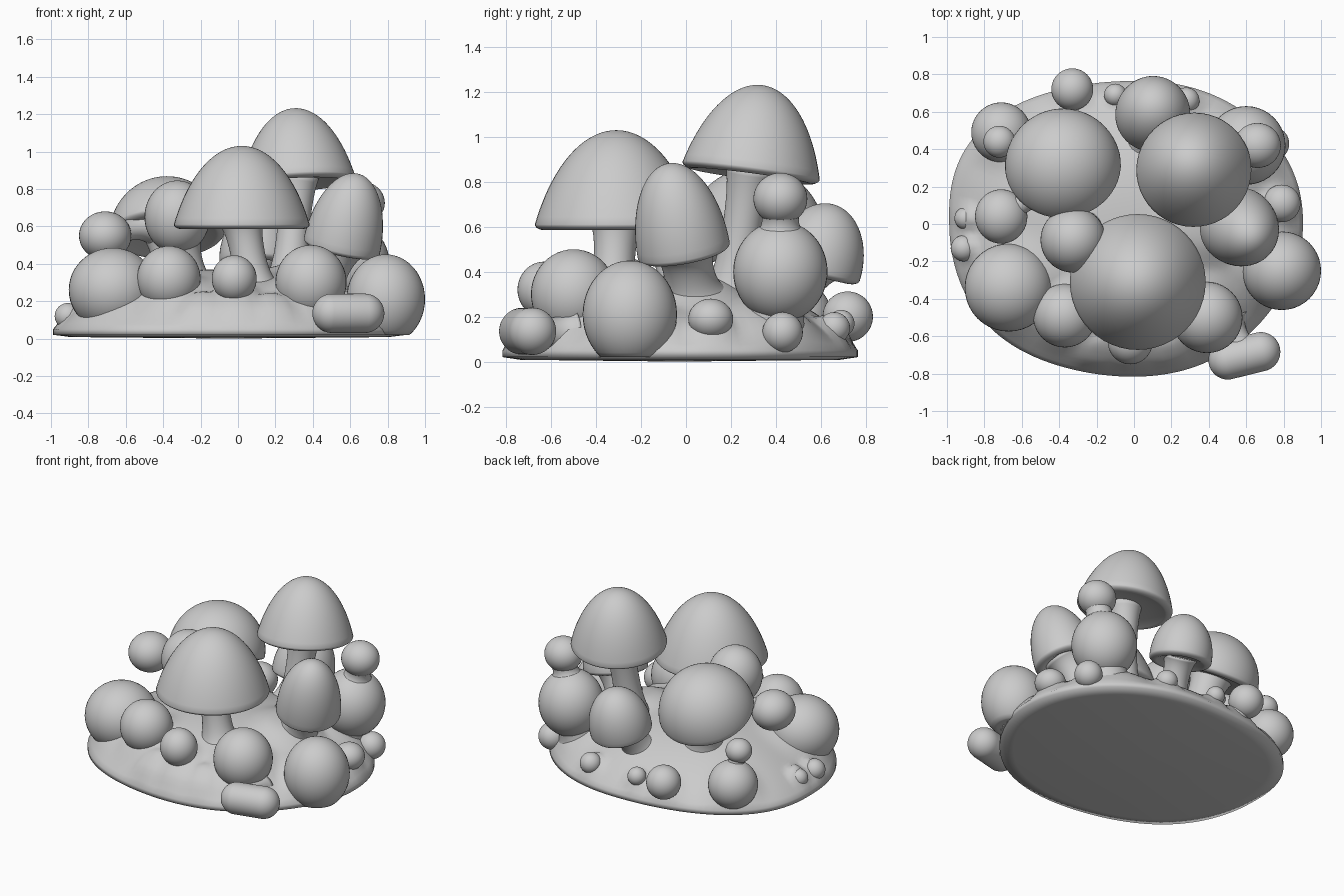
import bpy, bmesh, math
from mathutils import Vector

cube = bpy.data.objects.get("Cube")
if cube:
    bpy.data.objects.remove(cube, do_unlink=True)

grey = bpy.data.materials.new("light_grey")
grey.use_nodes = True
COLOUR = (0.6, 0.6, 0.6, 1)
grey.diffuse_color = COLOUR
grey.node_tree.nodes["Principled BSDF"].inputs["Base Color"].default_value = COLOUR
FLOOR = 0.02


def finish(bm, name):
    """Turn a bmesh into a smooth grey object."""
    bmesh.ops.recalc_face_normals(bm, faces=bm.faces)
    mesh = bpy.data.meshes.new(name)
    bm.to_mesh(mesh)
    bm.free()
    mesh.materials.append(grey)
    mesh.shade_smooth()
    obj = bpy.data.objects.new(name, mesh)
    bpy.context.collection.objects.link(obj)


def lathe(profile, segments=48):
    """Spin (radius, height) points about z."""
    bm = bmesh.new()
    verts = [bm.verts.new((r, 0, z)) for r, z in profile]
    edges = [bm.edges.new(pair) for pair in zip(verts, verts[1:])]
    bmesh.ops.spin(bm, geom=verts + edges, axis=(0, 0, 1), cent=(0, 0, 0),
                   angle=math.tau, steps=segments)
    bmesh.ops.remove_doubles(bm, verts=bm.verts, dist=1e-4)
    return bm


def lathe_along(name, profile, start, end):
    """Lathe standing on start and pointing to end, kept above the floor."""
    bm = lathe(profile)
    turn = (Vector(end) - Vector(start)).to_track_quat('Z', 'Y')
    for v in bm.verts:
        v.co = Vector(start) + turn @ v.co
        v.co.z = max(v.co.z, FLOOR)
    finish(bm, name)


def cap(name, base, top, radius, fullness):
    """Domed cap: low fullness is conical, above 1 it bulges over its rim."""
    height = (Vector(top) - Vector(base)).length
    profile = []
    for i in range(25):
        s = 1 - (i / 24) ** 2
        profile.append((radius * math.sqrt((1 - s) * (1 + fullness * s)), height * s))
    # Rounded lip, then a nearly flat underside
    lip = 0.05
    for i in range(1, 8):
        a = math.pi * i / 8
        profile.append((radius - lip * (1 - math.cos(a)) / 2, -0.025 * math.sin(a / 1.4)))
    profile += [(radius * 0.6, -0.008), (radius * 0.3, 0), (0, 0)]
    lathe_along(name, profile, base, top)


def stem(name, foot, head, radius):
    """Stem flaring at both ends into its neighbours."""
    length = (Vector(head) - Vector(foot)).length
    profile = [(0, 0)]
    for i in range(17):
        t = i / 16
        flare = 0.7 * (1 - t) ** 5 + 0.35 * t ** 6
        profile.append((radius * (1 + flare), t * length))
    profile.append((0, length))
    lathe_along(name, profile, foot, head)


def bulb(name, centre, size):
    """Ellipsoid, flattened where it would sink under the floor."""
    bm = bmesh.new()
    bmesh.ops.create_uvsphere(bm, u_segments=40, v_segments=24, radius=1)
    for v in bm.verts:
        v.co = Vector(centre) + Vector(a * b for a, b in zip(v.co, size))
        v.co.z = max(v.co.z, FLOOR)
    finish(bm, name)


# Round buds growing from the mound: name, centre, radius, half height
buds = [
    ("front_right_large_bud", (-0.67, -0.34, 0.26), 0.235, 0.225),
    ("front_right_bud", (-0.37, -0.49, 0.32), 0.17, 0.175),
    ("front_small_bud", (-0.02, -0.63, 0.32), 0.12, 0.125),
    ("front_left_bud", (0.39, -0.50, 0.30), 0.19, 0.20),
    ("left_large_bud", (0.79, -0.25, 0.21), 0.21, 0.24),
    ("left_small_bud", (0.79, 0.11, 0.19), 0.10, 0.09),
    ("left_rear_small_bud", (0.74, 0.43, 0.13), 0.09, 0.09),
    ("left_rear_tall_bud", (0.60, 0.42, 0.40), 0.21, 0.225),
    ("rear_small_bud", (0.28, 0.66, 0.15), 0.07, 0.07),
    ("rear_tiny_bud", (-0.10, 0.69, 0.17), 0.06, 0.06),
    ("rear_right_bud", (-0.33, 0.72, 0.20), 0.112, 0.112),
    ("right_rear_bud", (-0.71, 0.49, 0.20), 0.16, 0.16),
    ("right_tiny_bud", (-0.91, -0.13, 0.12), 0.07, 0.07),
    ("right_second_tiny_bud", (-0.90, 0.03, 0.12), 0.06, 0.06),
]
for name, centre, r, h in buds:
    bulb(name, centre, (r, r, h))
    x, y, z = centre
    stem(name + "_foot", (x * 0.88, y * 0.88, 0.08), (x, y, z), r * 0.62)

# Mound: an oval dome, squarer at the rear, swelling softly around each bud
rings = [(1 - i / 40, 0.05 + 0.32 * (1 - (1 - i / 40) ** 2.4) ** 0.9) for i in range(41)]
bm = lathe([(0, 0), (0.9, 0.008), (1, FLOOR)] + rings, 128)
swells = [(c[0], c[1], r) for n, c, r, h in buds] + [(0, -0.70, 0.12), (-0.2, -0.7, 0.11),
                                                   (0.2, -0.7, 0.11), (0.55, -0.6, 0.1),
                                                   (0.38, 0.02, 0.2)]
for v in bm.verts:
    angle = math.atan2(v.co.y, v.co.x)
    power = 2.35 if v.co.y > 0 else 2
    stretch = (abs(math.cos(angle)) ** power + abs(math.sin(angle)) ** power) ** (-1 / power)
    stretch *= 1 + 0.01 * math.sin(5 * angle + 1)
    v.co.x = v.co.x * 0.945 * stretch - 0.05
    v.co.y = v.co.y * 0.79 * stretch - 0.03
    if v.co.z > FLOOR + 0.01:
        inward = min(1, (v.co.z - 0.05) / 0.07)
        lift = max(math.exp(-(math.hypot(v.co.x - x, v.co.y - y) / (r * 1.05)) ** 4)
                   for x, y, r in swells)
        v.co.z += 0.05 * lift * inward
finish(bm, "mound")

# Main mushrooms: name, stem foot, cap base, cap top, radius, fullness, stem radius
mushrooms = [
    ("front", (0.09, -0.33, 0.24), (0.02, -0.31, 0.61), (0.02, -0.31, 1.03), 0.363, 0.33, 0.09),
    ("tall", (0.27, 0.20, 0.26), (0.32, 0.29, 0.85), (0.30, 0.34, 1.23), 0.308, 0.35, 0.085),
    ("left", (0.42, 0.04, 0.26), (0.555, -0.01, 0.495), (0.64, -0.08, 0.88), 0.208, 1.0, 0.11),
    ("rear", (0.05, 0.42, 0.20), (0.10, 0.58, 0.41), (0.11, 0.655, 0.70), 0.20, 1.15, 0.085),
    ("right", (-0.30, 0.24, 0.22), (-0.38, 0.315, 0.57), (-0.39, 0.44, 0.84), 0.31, 0.85, 0.11),
]
for name, foot, base, top, r, fullness, stem_r in mushrooms:
    cap(name + "_cap", base, top, r, fullness)
    stem(name + "_stem", foot, Vector(base) + Vector((0, 0, 0.02)), stem_r)

# Raised buds, perched on stems or on other buds
bulb("middle_right_bud", (-0.325, -0.085, 0.65), (0.175, 0.175, 0.195))
stem("middle_right_stem", (-0.25, -0.02, 0.26), (-0.31, -0.06, 0.55), 0.09)
bulb("right_high_bud", (-0.71, 0.04, 0.55), (0.14, 0.145, 0.13))
stem("right_high_stem", (-0.49, 0.18, 0.60), (-0.68, 0.06, 0.56), 0.055)
bulb("left_rear_top_bud", (0.66, 0.42, 0.725), (0.125, 0.12, 0.115))
stem("left_rear_neck", (0.63, 0.42, 0.56), (0.66, 0.42, 0.69), 0.08)
bulb("right_rear_top_bud", (-0.72, 0.44, 0.42), (0.085, 0.085, 0.08))
stem("right_rear_neck", (-0.71, 0.47, 0.30), (-0.72, 0.45, 0.40), 0.05)

# Lying bud at the front left: a capsule
radius, half = 0.105, 0.09
profile = []
for i in range(25):
    a = math.pi * i / 24
    profile.append((radius * math.sin(a), math.copysign(half, math.cos(a)) + radius * math.cos(a)))
lathe_along("front_left_lying_bud", profile, (0.59, -0.705, 0.135), (0.69, -0.68, 0.135))
stem("front_left_lying_stem", (0.50, -0.52, 0.12), (0.58, -0.68, 0.13), 0.07)
